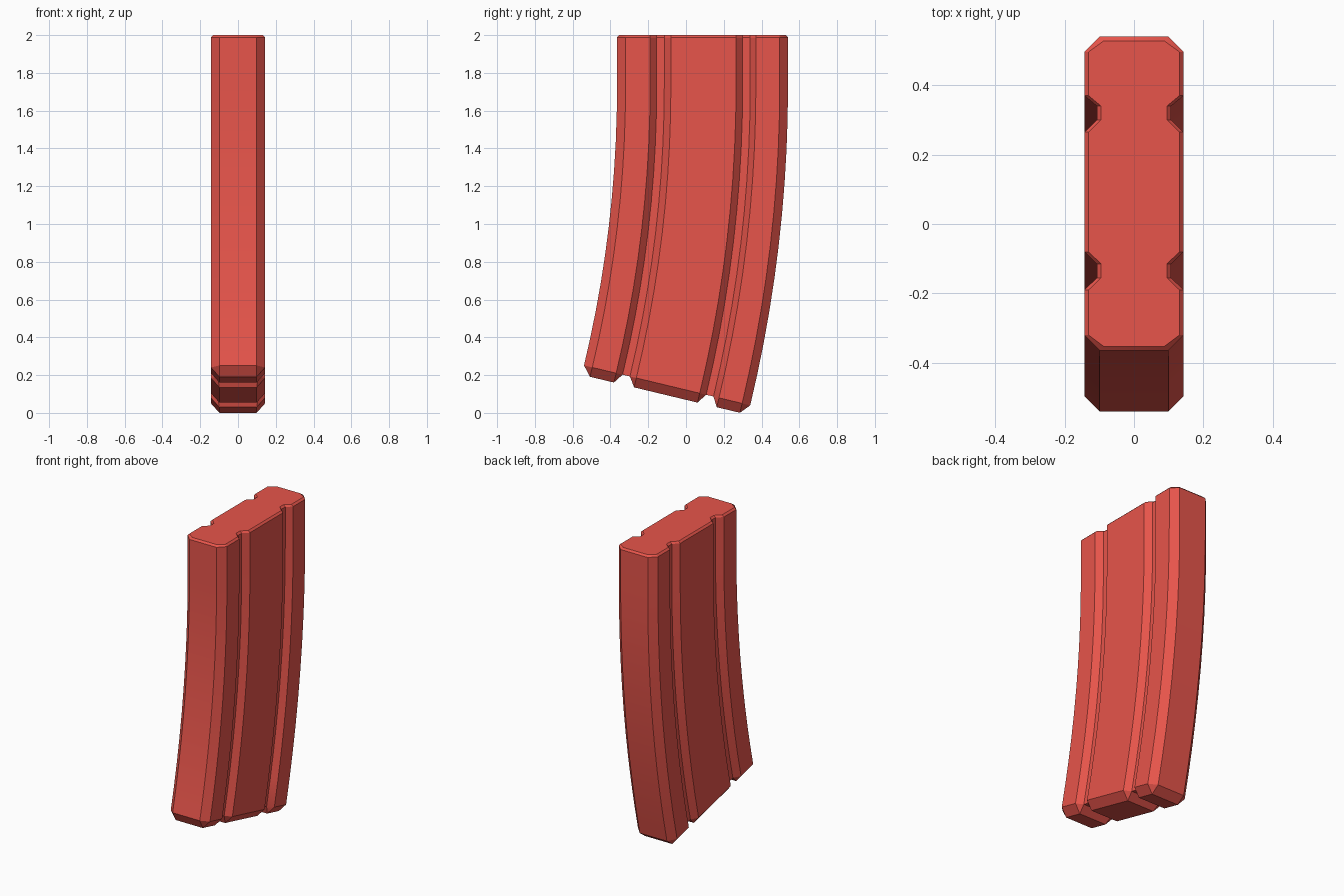
import bpy, bmesh, math
from mathutils import Vector

if "Cube" in bpy.data.objects:
    bpy.data.objects.remove(bpy.data.objects["Cube"])

# Cross-section stations: depth position and half width (two grooves per side)
W, G, E = 0.143, 0.107, 0.099
STATIONS = [(-0.365, E), (-0.32, W), (-0.19, W), (-0.155, G), (-0.115, G), (-0.08, W),
            (0.265, W), (0.30, G), (0.34, G), (0.37, W), (0.496, W), (0.54, E)]
# Bend: straight upper part, then an arc around a far pivot
PIVOT_Y, BEND_Z, ANGLE, STEPS = -6.70, 1.73, 0.2356, 10
CAP_DROP, TOP_BEVEL = 0.051, 0.012
N = len(STATIONS)


def bent(x, s, a, drop=0.0):
    r = s - PIVOT_Y
    return Vector((x, PIVOT_Y + r * math.cos(a) - drop * math.sin(a),
                   BEND_Z - r * math.sin(a) - drop * math.cos(a)))


bm = bmesh.new()
levels = []


def add_level(place):
    levels.append({g: [bm.verts.new(place(g * x, s)) for s, x in STATIONS] for g in (-1, 1)})


def top_rim(x, s):
    inset_s = s + TOP_BEVEL if s < -0.36 else s - TOP_BEVEL if s > 0.53 else s
    return (x - math.copysign(TOP_BEVEL, x), inset_s, 2.0)


# Rings from the top rim down the curve
add_level(top_rim)
add_level(lambda x, s: (x, s, 2.0 - TOP_BEVEL))
for k in range(STEPS + 1):
    add_level(lambda x, s: bent(x, s, ANGLE * k / STEPS))

# Side walls and end walls
for a, b in zip(levels, levels[1:]):
    for g in (-1, 1):
        for i in range(N - 1):
            bm.faces.new((a[g][i], a[g][i + 1], b[g][i + 1], b[g][i]))
    for i in (0, N - 1):
        bm.faces.new((a[-1][i], a[1][i], b[1][i], b[-1][i]))

# Bottom: raised chamfered pads between the grooves
ring = levels[-1]
cap = {g: [bm.verts.new(bent(g * E, s, ANGLE, CAP_DROP)) if x == W else ring[g][i]
           for i, (s, x) in enumerate(STATIONS)] for g in (-1, 1)}
for g in (-1, 1):
    for i in range(N - 1):
        loop = list(dict.fromkeys((ring[g][i], ring[g][i + 1], cap[g][i + 1], cap[g][i])))
        if len(loop) > 2:
            bm.faces.new(loop)

# Close top and bottom with strips across the width
for row in (levels[0], cap):
    for i in range(N - 1):
        bm.faces.new((row[-1][i], row[-1][i + 1], row[1][i + 1], row[1][i]))

bmesh.ops.recalc_face_normals(bm, faces=bm.faces)
mesh = bpy.data.meshes.new("curved_magazine")
bm.to_mesh(mesh)
bm.free()
body = bpy.data.objects.new("curved_magazine", mesh)
bpy.context.collection.objects.link(body)

# Red colour
red = bpy.data.materials.new("red")
red.diffuse_color = (0.8, 0.09, 0.07, 1)
red.use_nodes = True
red.node_tree.nodes["Principled BSDF"].inputs["Base Color"].default_value = red.diffuse_color
mesh.materials.append(red)

bpy.context.view_layer.objects.active = body
body.select_set(True)
bpy.ops.object.shade_smooth_by_angle(angle=math.radians(30))
